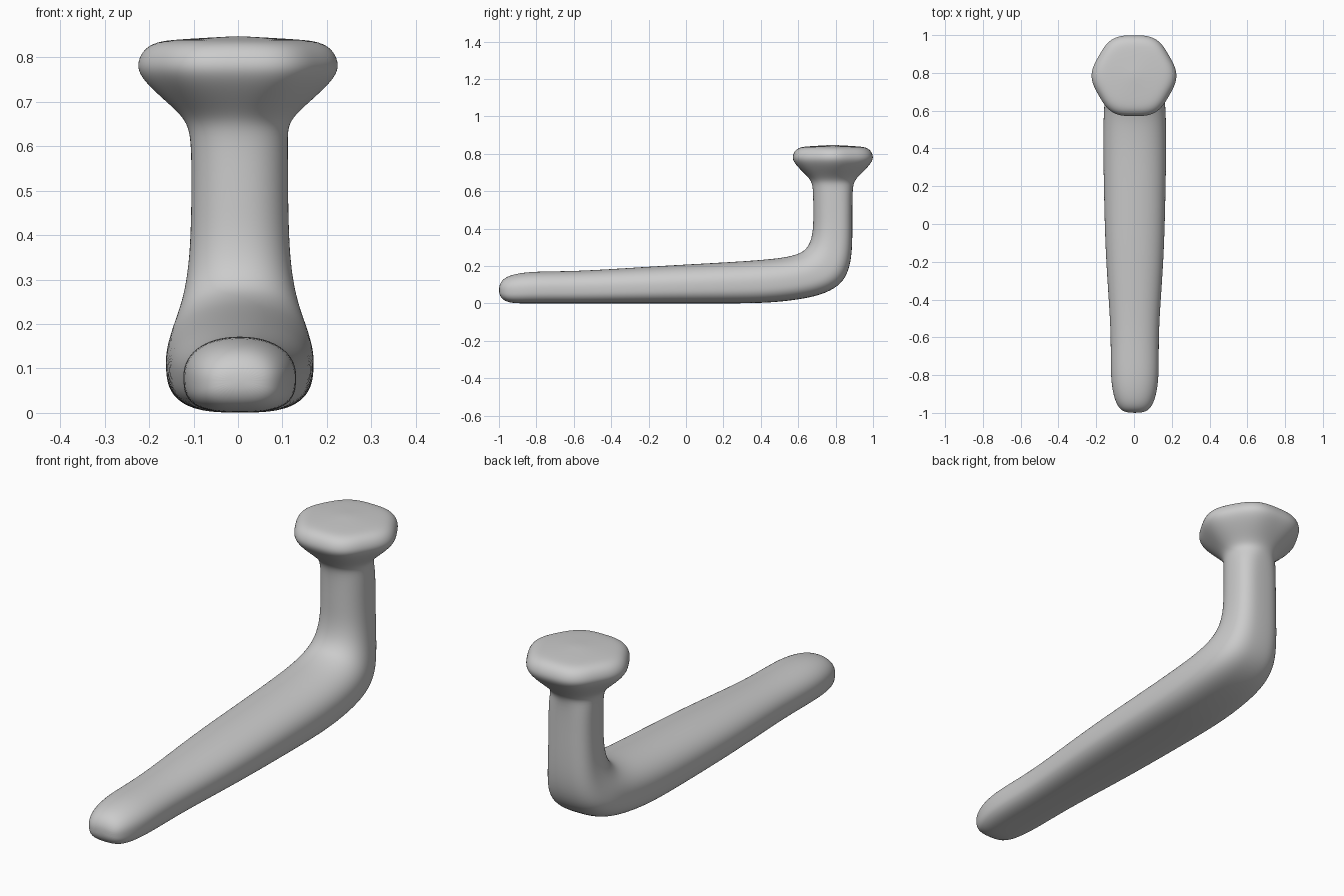
import bpy, bmesh
from math import cos, sin, tau
from mathutils import Vector

cube = bpy.data.objects.get("Cube")
if cube:
    bpy.data.objects.remove(cube, do_unlink=True)

SIDES = 32

grey = bpy.data.materials.new("plain grey")
grey.use_nodes = True
colour = (0.6, 0.6, 0.6, 1)
grey.diffuse_color = colour
grey.node_tree.nodes["Principled BSDF"].inputs["Base Color"].default_value = colour

# Arm sections: outer y, z, inner y, z, half width
ARM = [
    (-0.997, .045, -0.997, .10, .05),
    (-0.98, .018, -0.98, .13, .08),
    (-0.94, .003, -0.94, .152, .103),
    (-0.88, 0, -0.87, .166, .12),
    (-0.78, 0, -0.78, .172, .129),
    (-0.6, 0, -0.6, .173, .126),
    (-0.4, 0, -0.4, .184, .138),
    (-0.2, 0, -0.2, .197, .152),
    (0, 0, 0, .209, .16),
    (.3, 0, .3, .225, .166),
    (.47, .004, .46, .238, .168),
    (.66, .028, .55, .25, .164),
    (.775, .065, .615, .27, .156),
    (.845, .12, .645, .295, .142),
    (.878, .2, .668, .335, .125),
    (.89, .3, .68, .4, .113),
    (.89, .45, .68, .48, .109),
    (.89, .6, .68, .6, .109),
]
# Head profile: radius, z
HEAD = [(.112, .645), (.13, .672), (.16, .7), (.197, .735), (.22, .765),
        (.222, .79), (.209, .818), (.182, .835), (.14, .84), (.07, .844)]


def power(v, p):
    return (1 if v > 0 else -1) * abs(v) ** p


def arm_ring(oy, oz, iy, iz, half):
    """Oval section, squarer on its outer half where it rests on the ground."""
    outer, inner = Vector((0, oy, oz)), Vector((0, iy, iz))
    middle = outer.lerp(inner, .48)
    points = []
    for i in range(SIDES):
        a = tau * i / SIDES
        c, s = cos(a), sin(a)
        p = .92 if s > 0 else .68
        reach = inner - middle if s > 0 else outer - middle
        points.append(middle + reach * abs(s) ** p
                      + Vector((.004 + half * power(c, p), 0, 0)))
    return points


def head_ring(radius, z):
    """Round section with a faint six-cornered outline where it is wide."""
    corner = .03 * min(1, max(0, radius - .11) * 10)
    points = []
    for i in range(SIDES):
        a = tau * i / SIDES
        r = radius * (1 + corner * cos(6 * a))
        points.append(Vector((r * cos(a), .785 - r * sin(a), z)))
    return points


# Loft all sections into one continuous body
bm = bmesh.new()
rings = [arm_ring(*row) for row in ARM] + [head_ring(*row) for row in HEAD]
loops = [[bm.verts.new(p) for p in ring] for ring in rings]
for low, high in zip(loops, loops[1:]):
    for i in range(SIDES):
        j = (i + 1) % SIDES
        bm.faces.new((low[i], low[j], high[j], high[i]))

# Close the rounded nose and the head's top
for loop, tip in ((loops[0], (.004, -1, .072)), (loops[-1], (0, .785, .848))):
    centre = bm.verts.new(tip)
    for i in range(SIDES):
        bm.faces.new((loop[i], loop[(i + 1) % SIDES], centre))
bmesh.ops.recalc_face_normals(bm, faces=bm.faces)

mesh = bpy.data.meshes.new("bent_peg")
bm.to_mesh(mesh)
bm.free()
mesh.materials.append(grey)
mesh.shade_smooth()
peg = bpy.data.objects.new("bent_peg", mesh)
bpy.context.collection.objects.link(peg)

smooth = peg.modifiers.new("smooth", "SUBSURF")
smooth.levels = smooth.render_levels = 2
